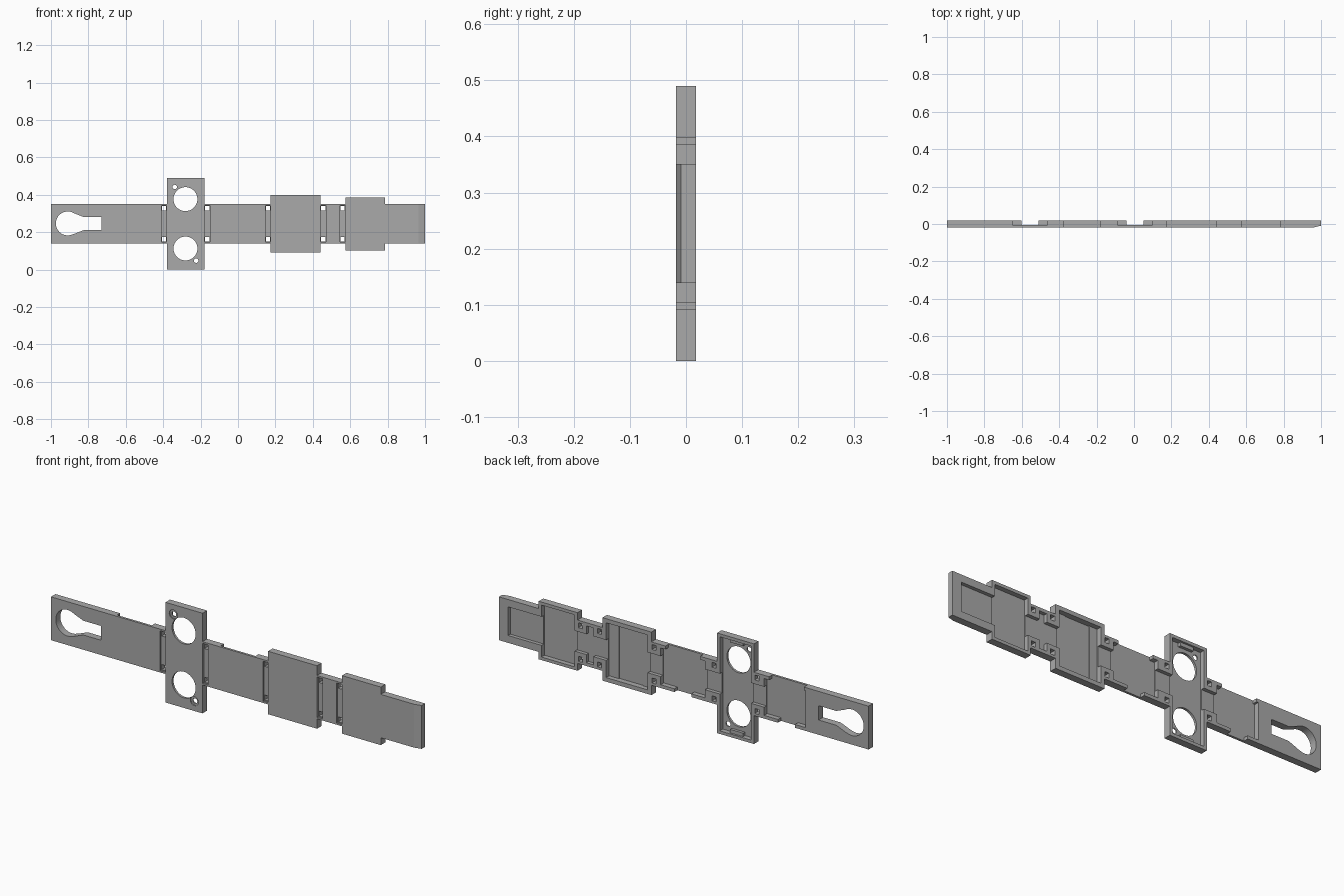
import bpy
import bmesh
from math import cos, sin, tau

if "Cube" in bpy.data.objects:
    bpy.data.objects.remove(bpy.data.objects["Cube"], do_unlink=True)

FRONT, BACK = -0.0175, 0.0175
FLOOR, STEP = -0.006, 0.0        # tray floor and raised channel floor
MID = 0.245                      # centre height of the strap
HALF = 0.106                     # half height of the strap
OUT = 0.03                       # cutter overshoot

grey = bpy.data.materials.new("plain grey")
grey.use_nodes = True
colour = (0.40, 0.40, 0.40, 1)
grey.diffuse_color = colour
grey.node_tree.nodes["Principled BSDF"].inputs["Base Color"].default_value = colour


def prism(name, profile, lo, hi, axis="y", taper=None):
    """Extrude a profile along an axis; taper replaces the far profile."""
    place = (lambda a, b, t: (a, t, b)) if axis == "y" else (lambda a, b, t: (a, b, t))
    bm = bmesh.new()
    near = [bm.verts.new(place(a, b, lo)) for a, b in profile]
    far = [bm.verts.new(place(a, b, hi)) for a, b in (taper or profile)]
    bm.faces.new(near)
    bm.faces.new(far[::-1])
    for i in range(len(near)):
        j = (i + 1) % len(near)
        bm.faces.new((near[j], near[i], far[i], far[j]))
    bmesh.ops.recalc_face_normals(bm, faces=bm.faces)
    mesh = bpy.data.meshes.new(name)
    bm.to_mesh(mesh)
    bm.free()
    mesh.materials.append(grey)
    obj = bpy.data.objects.new(name, mesh)
    bpy.context.collection.objects.link(obj)
    return obj


def rect(x0, x1, z0, z1):
    return [(x0, z0), (x1, z0), (x1, z1), (x0, z1)]


def circle(x, z, r, n=48):
    return [(x + r * cos(tau * i / n), z + r * sin(tau * i / n)) for i in range(n)]


# Body outline: the upper edge is mirrored to make the lower edge
plates = [(-0.38, -0.18, 0.245), (0.175, 0.44, 0.154), (0.575, 0.785, 0.142)]
edge = [(-1, HALF)]
for x0, x1, h in plates:
    edge += [(x0, HALF), (x0, h), (x1, h), (x1, HALF)]
edge.append((1, HALF))
outline = [(x, MID + h) for x, h in edge] + [(x, MID - h) for x, h in reversed(edge)]
body = prism("strap_body", outline, FRONT, BACK)


def cut(profile, lo=-OUT, hi=OUT, **options):
    cutter = prism("cutter", profile, lo, hi, **options)
    cutter.hide_render = True
    mod = body.modifiers.new("cut", "BOOLEAN")
    mod.operation = "DIFFERENCE"
    mod.solver = "EXACT"
    mod.object = cutter
    bpy.context.view_layer.objects.active = body
    bpy.ops.object.modifier_apply(modifier=mod.name)
    bpy.data.objects.remove(cutter, do_unlink=True)


def pocket(x0, x1, half, floor=FLOOR):
    cut(rect(x0, x1, MID - half, MID + half), floor)


# Trays behind the plates
for (x0, x1, h), rim in zip(plates, (0.015, 0.02, 0.015)):
    pocket(x0 + rim, x1 - rim, h - rim)
pocket(0.237, 0.367, 0.134, FLOOR - 0.004)
pocket(0.76, 0.95, 0.07, STEP)

# Strap trays with a wide notch above and a narrow notch below
for x0, x1, c in ((-0.66, -0.435, -0.556), (-0.115, 0.125, 0.005)):
    pocket(x0, x1, HALF - 0.016)
    cut(rect(c - 0.094, c + 0.094, MID, MID + HALF + OUT), FLOOR)
    cut(rect(c - 0.046, c + 0.046, MID - HALF - OUT, MID), FLOOR)

# Raised channels that link the trays
for x0, x1 in ((-0.44, -0.36), (-0.20, -0.11), (0.12, 0.20), (0.415, 0.595)):
    pocket(x0, x1, 0.05, STEP)
pocket(0.488, 0.527, HALF - 0.016, STEP)

# Front grooves with a square hole at each end
for x0, x1 in ((-0.41, -0.381), (-0.179, -0.15), (0.148, 0.174),
               (0.441, 0.47), (0.545, 0.574)):
    cut(rect(x0, x1, MID - 0.098, MID + 0.098), -OUT, -0.009)
    c = (x0 + x1) / 2
    for s in (-1, 1):
        z = MID + s * 0.082
        cut(rect(c - 0.011, c + 0.011, z - 0.012, z + 0.012))

# Large round openings and countersunk screw holes in the cross plate
for s, x in ((1, -0.338), (-1, -0.224)):
    cut(circle(-0.281, MID + s * 0.132, 0.064))
    z = MID + s * 0.197
    cut(circle(x, z, 0.012, 24))
    cut(circle(x, z, 0.022, 24), -OUT, -0.012)

# Keyhole in the end tab
cut(circle(-0.91, MID + 0.002, 0.064))
cut([(-0.91, MID - 0.055), (-0.878, MID - 0.055), (-0.825, MID - 0.034),
     (-0.73, MID - 0.034), (-0.73, MID + 0.036), (-0.825, MID + 0.036),
     (-0.878, MID + 0.057), (-0.91, MID + 0.057)])

# Sloped front edge at the other end
cut([(0.965, FRONT), (1.035, -0.0005), (1.035, -OUT), (0.965, -OUT)], 0, 0.5, axis="z")

# Small ribs inside the ends of the cross plate
for side, s in (("upper", 1), ("lower", -1)):
    z = MID + s * 0.222
    prism(side + "_rib", rect(-0.315, -0.245, z - 0.009, z + 0.009), FLOOR - 0.001, 0.008)
